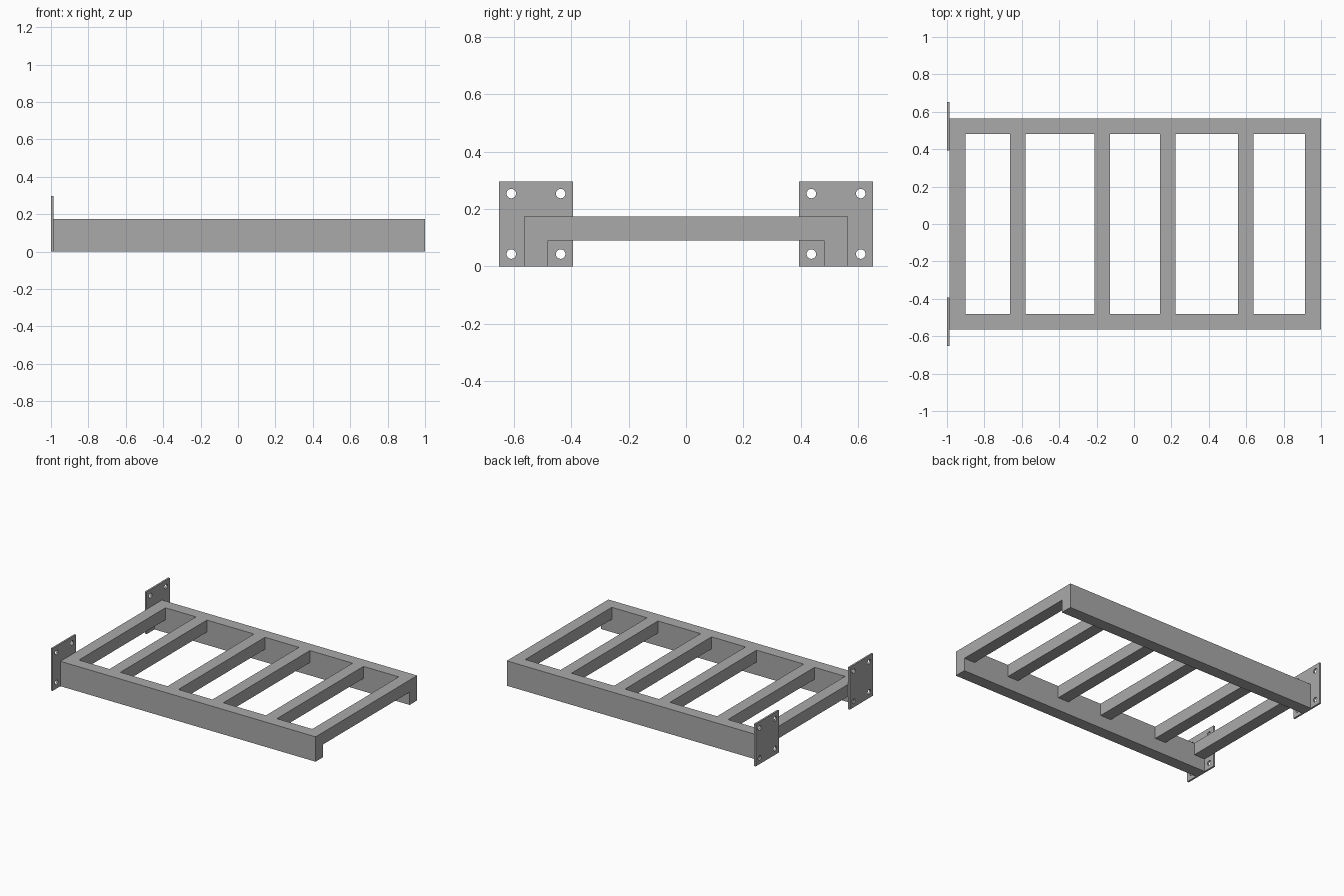
import bpy
import math
from mathutils import Matrix

if "Cube" in bpy.data.objects:
    bpy.data.objects.remove(bpy.data.objects["Cube"], do_unlink=True)

# Overall dimensions
TUBE = 0.085
RAIL_TOP, BAR_BOTTOM = 0.175, 0.09
RAIL_IN, RAIL_OUT = 0.481, 0.565
FRAME_BACK, FRAME_END = -0.987, 1.0
PLATE_IN, PLATE_OUT, PLATE_TOP = 0.394, 0.652, 0.297
HOLE_INSET, HOLE_RADIUS = 0.043, 0.0165

steel = bpy.data.materials.new("grey steel")
steel.use_nodes = True
GREY = (0.4, 0.4, 0.4, 1)
steel.diffuse_color = GREY
steel.node_tree.nodes["Principled BSDF"].inputs["Base Color"].default_value = GREY


def box(name, low, high):
    """Box spanning two opposite corners."""
    bpy.ops.mesh.primitive_cube_add(size=1)
    obj = bpy.context.object
    obj.name = obj.data.name = name
    size = [b - a for a, b in zip(low, high)]
    centre = [(a + b) / 2 for a, b in zip(low, high)]
    obj.data.transform(Matrix.Translation(centre) @ Matrix.Diagonal((*size, 1)))
    obj.data.materials.append(steel)
    return obj


def add_loop(curve, points):
    spline = curve.splines.new("POLY")
    spline.points.add(len(points) - 1)
    for point, (u, v) in zip(spline.points, points):
        point.co = (u, v, 0, 1)
    spline.use_cyclic_u = True


def mounting_plate(name, y0, y1):
    """Upright plate with a bolt hole near each corner."""
    curve = bpy.data.curves.new(name, "CURVE")
    curve.dimensions = "2D"
    curve.fill_mode = "BOTH"
    thickness = FRAME_BACK + 1
    curve.extrude = thickness / 2
    add_loop(curve, [(y0, 0), (y1, 0), (y1, PLATE_TOP), (y0, PLATE_TOP)])
    for cy in (y0 + HOLE_INSET, y1 - HOLE_INSET):
        for cz in (HOLE_INSET, PLATE_TOP - HOLE_INSET):
            angles = [math.tau * i / 24 for i in range(24)]
            add_loop(curve, [(cy + HOLE_RADIUS * math.cos(a),
                              cz + HOLE_RADIUS * math.sin(a)) for a in angles])
    obj = bpy.data.objects.new(name, curve)
    bpy.context.collection.objects.link(obj)
    bpy.ops.object.select_all(action="DESELECT")
    obj.select_set(True)
    bpy.context.view_layer.objects.active = obj
    bpy.ops.object.convert(target="MESH")
    obj = bpy.context.object
    # Stand the profile up in the YZ plane
    upright = Matrix(((0, 0, 1, 0), (1, 0, 0, 0), (0, 1, 0, 0), (0, 0, 0, 1)))
    obj.data.transform(Matrix.Translation((-1 + thickness / 2, 0, 0)) @ upright)
    obj.data.materials.clear()
    obj.data.materials.append(steel)
    bpy.ops.object.shade_smooth_by_angle(angle=math.radians(30))


# Long side rails
box("front_rail", (FRAME_BACK, -RAIL_OUT, 0), (FRAME_END, -RAIL_IN, RAIL_TOP))
box("back_rail", (FRAME_BACK, RAIL_IN, 0), (FRAME_END, RAIL_OUT, RAIL_TOP))

# Crossbars butted between the rails, flush with their tops
for i, x in enumerate((FRAME_BACK, -0.664, -0.212, 0.138, 0.555, FRAME_END - TUBE)):
    box(f"crossbar_{i + 1}", (x, -RAIL_IN, BAR_BOTTOM), (x + TUBE, RAIL_IN, RAIL_TOP))

# Bolt-on mounting plates
mounting_plate("front_mounting_plate", -PLATE_OUT, -PLATE_IN)
mounting_plate("back_mounting_plate", PLATE_IN, PLATE_OUT)
